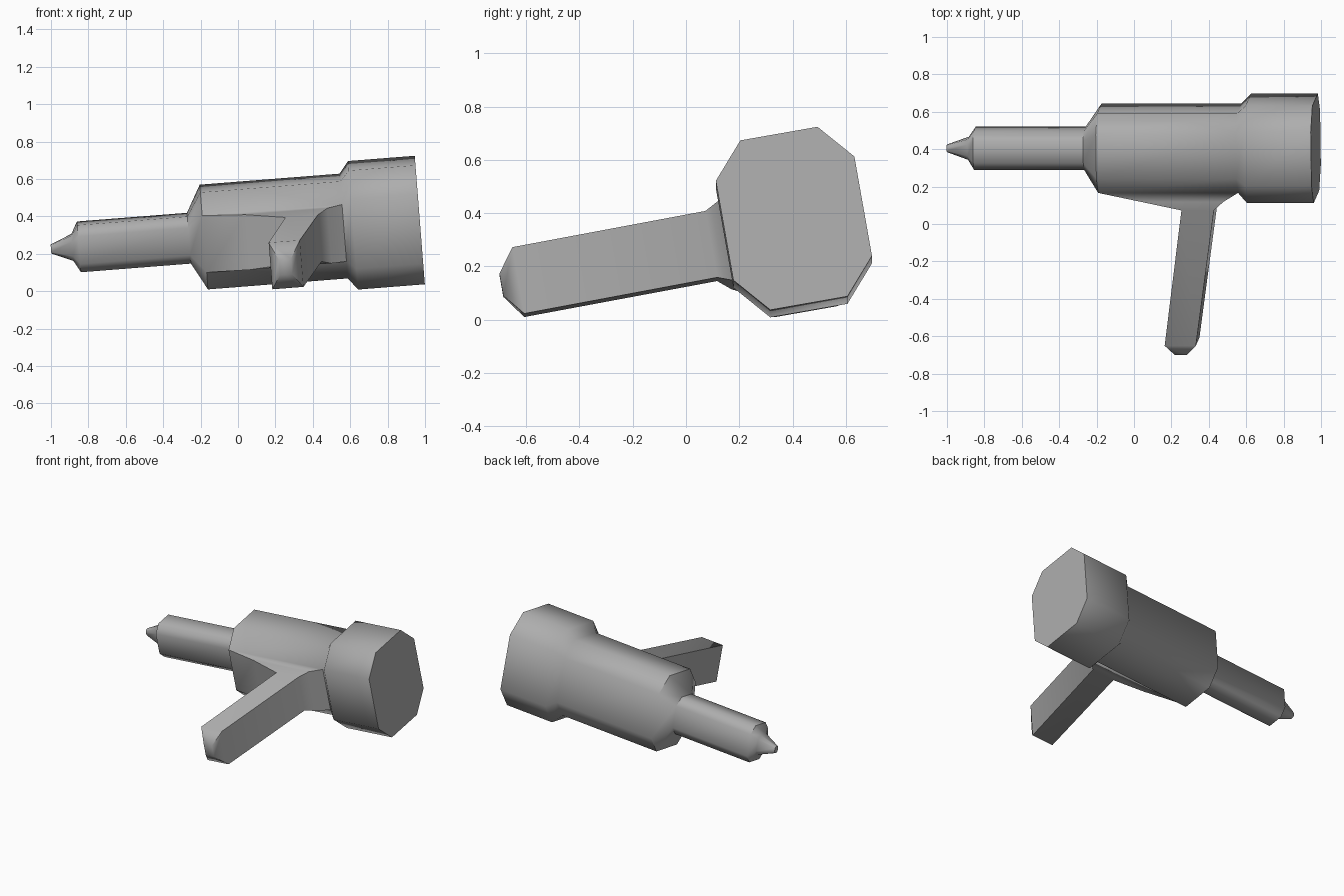
import bpy
import bmesh
from math import radians
from mathutils import Matrix, Vector

old = bpy.data.objects.get("Cube")
if old:
    bpy.data.objects.remove(old, do_unlink=True)

# One grey plastic for the whole tool
grey = bpy.data.materials.new("grey_plastic")
colour = (0.42, 0.42, 0.42, 1)
grey.use_nodes = True
grey.diffuse_color = colour
grey.node_tree.nodes["Principled BSDF"].inputs["Base Color"].default_value = colour

bm = bmesh.new()


def ring(points):
    return [bm.verts.new(p) for p in points]


def bridge(a, b, skip=None):
    n = len(a)
    for i in range(n):
        if i != skip:
            j = (i + 1) % n
            bm.faces.new((a[i], a[j], b[j], b[i]))


# Chamfered section (side, up); its last edge is the side that carries the handle
quarter = [(-0.264, 0.19), (-0.147, 0.324)]
section = quarter + [(-u, v) for u, v in reversed(quarter)]
section += [(-u, -v) for u, v in section]

# Tip, barrel, main housing and end cap: (distance along the axis, scale)
profile = [(0, 0.07), (0.115, 0.21), (0.15, 0.395), (0.74, 0.395),
           (0.82, 0.815), (1.57, 0.815), (1.62, 1), (1.978, 1)]
rings = [ring((s, u * k, v * k) for u, v in section) for s, k in profile]
HOUSING = 4                       # segment that opens into the handle
for i in range(len(rings) - 1):
    bridge(rings[i], rings[i + 1], skip=7 if i == HOUSING else None)
bm.faces.new(rings[0])
bm.faces.new(rings[-1])

# Neck, grip and blunt butt of the handle: (near end, far end, side, half height)
stations = [(1.05, 1.49, -0.265, 0.150), (1.263, 1.437, -0.315, 0.127),
            (1.163, 1.33, -1.050, 0.127), (1.21, 1.275, -1.115, 0.042)]
a, b = rings[HOUSING], rings[HOUSING + 1]
last = [a[0], b[0], b[7], a[7]]
for s0, s1, u, h in stations:
    new = ring([(s0, u, h), (s1, u, h), (s1, u, -h), (s0, u, -h)])
    bridge(last, new)
    last = new
bm.faces.new(last)

# Lay the tool down: roll about its axis, tilt the tip to the ground
pose = (Matrix.Translation(Vector((-1, 0.405, 0.225)))
        @ Matrix.Rotation(radians(-4.5), 4, "Y")
        @ Matrix.Rotation(radians(10), 4, "X"))
bmesh.ops.transform(bm, matrix=pose, verts=bm.verts)
bmesh.ops.recalc_face_normals(bm, faces=bm.faces)

mesh = bpy.data.meshes.new("tool_shell")
bm.to_mesh(mesh)
bm.free()
mesh.materials.append(grey)
shell = bpy.data.objects.new("tool_shell", mesh)
bpy.context.collection.objects.link(shell)

# Soft lengthwise edges, crisp ends
bpy.ops.object.select_all(action="DESELECT")
shell.select_set(True)
bpy.context.view_layer.objects.active = shell
bpy.ops.object.shade_smooth_by_angle(angle=radians(55))
